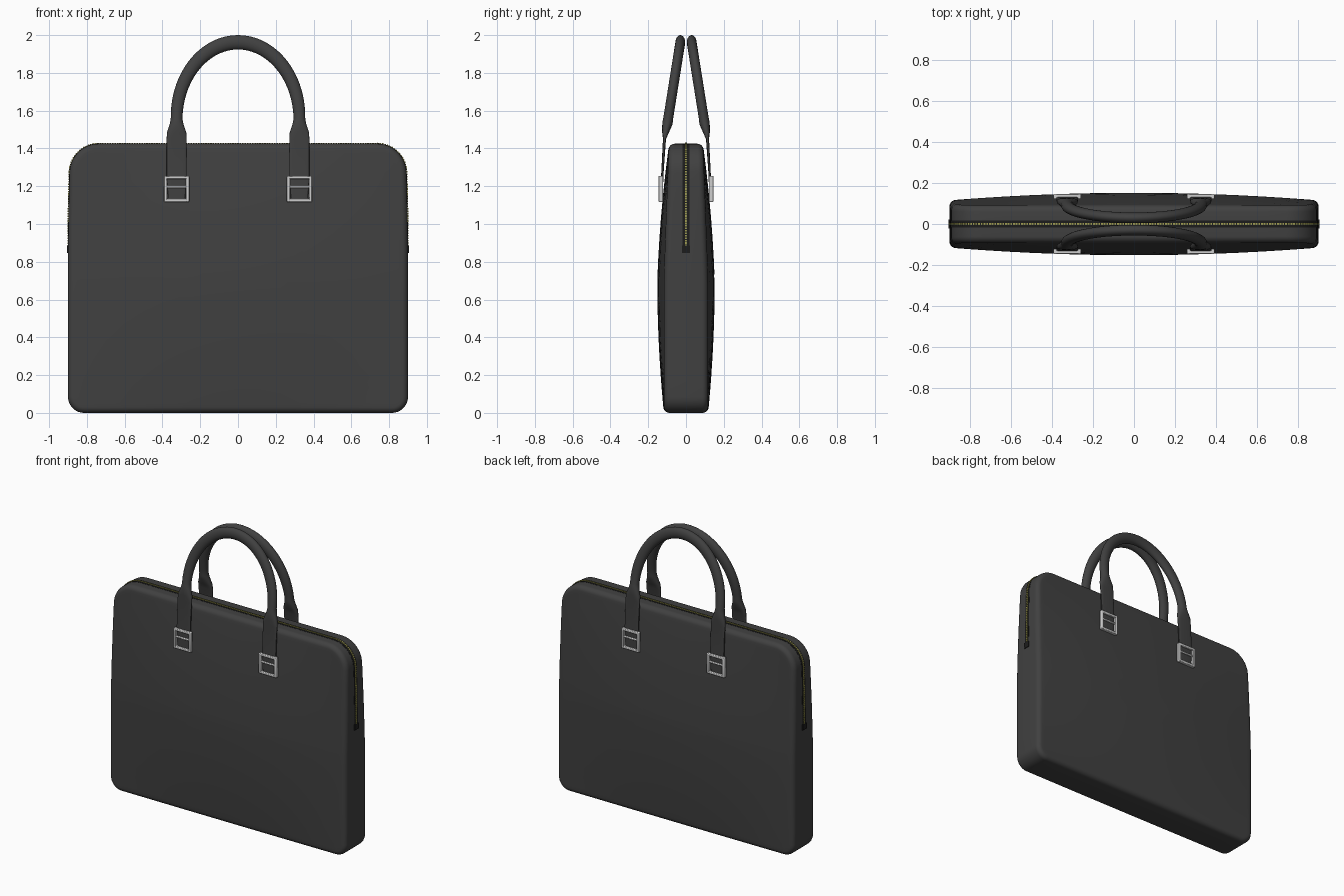
import bpy, bmesh, math
from mathutils import Vector, Matrix

if "Cube" in bpy.data.objects:
    bpy.data.objects.remove(bpy.data.objects["Cube"])


def material(name, rgb):
    m = bpy.data.materials.new(name)
    m.diffuse_color = (*rgb, 1)
    m.use_nodes = True
    m.node_tree.nodes["Principled BSDF"].inputs["Base Color"].default_value = m.diffuse_color
    return m


LEATHER = material("charcoal leather", (0.052, 0.052, 0.052))
TAPE = material("black tape", (0.012, 0.012, 0.012))
GOLD = material("zipper gold", (0.36, 0.34, 0.08))
SILVER = material("silver metal", (0.62, 0.62, 0.62))


def finish(name, bm, mat, angle=40):
    bmesh.ops.recalc_face_normals(bm, faces=bm.faces)
    me = bpy.data.meshes.new(name)
    bm.to_mesh(me)
    bm.free()
    me.materials.append(mat)
    ob = bpy.data.objects.new(name, me)
    bpy.context.collection.objects.link(ob)
    bpy.ops.object.select_all(action='DESELECT')
    ob.select_set(True)
    bpy.context.view_layer.objects.active = ob
    bpy.ops.object.shade_smooth_by_angle(angle=math.radians(angle))
    return ob


def mirror(ob, x, y):
    m = ob.modifiers.new("mirror", 'MIRROR')
    m.use_axis = (x, y, False)
    m.use_clip = False


def box(bm, c, size, rot=Matrix()):
    bmesh.ops.create_cube(bm, size=1, matrix=Matrix.Translation(c) @ rot @ Matrix.Diagonal((*size, 1)))


def loft(rings, closed=True, caps=True):
    bm = bmesh.new()
    vs = [[bm.verts.new(p) for p in r] for r in rings]
    n = len(vs[0])
    for a, b in zip(vs, vs[1:]):
        for i in range(n):
            j = (i + 1) % n
            bm.faces.new((a[i], a[j], b[j], b[i]))
    if caps:
        bm.faces.new(vs[0])
        bm.faces.new(vs[-1])
    return bm


# Bag outline: rounded rectangle in x/z, shrunk by an inset
W, H = 0.90, 1.425


def outline(inset, edge=14, corner=9):
    x1, z0, z1 = W - inset, inset, H - inset
    pts, arcs = [], []
    for sx, sz, r, a0 in ((1, 0, .085, -90), (1, 1, .15, 0), (-1, 1, .15, 90), (-1, 0, .085, 180)):
        r = max(r - inset, .01)
        cx, cz = sx * (x1 - r), (z1 - r if sz else z0 + r)
        arcs.append([(cx + r * math.cos(t), cz + r * math.sin(t))
                     for t in (math.radians(a0 + 90 * k / corner) for k in range(corner + 1))])
    for k, arc in enumerate(arcs):
        pts += arc
        p, q = Vector(arc[-1]), Vector(arcs[(k + 1) % 4][0])
        pts += [tuple(p.lerp(q, i / edge)) for i in range(1, edge)]
    # sides draw in slightly towards the top
    return [(x * (1 - .013 * max(0, (z - .7) / .7) ** 2), z) for x, z in pts]


def depth(x, z):
    e = .115 - .025 * max(0, (z - .7) / .72)
    g = max(0, 1 - ((z - .7) / .72) ** 2)
    return e + .037 * max(0, 1 - (x / .9) ** 2) * g


# Body: gusset, rounded edges and bulging panels
R = .03
half = [(.69, 0), (.6, 0), (.5, 0), (.4, 0), (.3, 0), (.2, 0), (.13, 0), (.08, 0), (.05, 0)]
half += [(R * (1 - math.sin(t)), R * (1 - math.cos(t))) for t in (math.radians(15 * k) for k in range(7))]
rings = [[(x, s * (depth(x, z) - drop), z) for x, z in outline(i)]
         for s, seq in ((-1, half), (1, half[::-1])) for i, drop in seq]
finish("bag_body", loft(rings), LEATHER, 60)

# Zipper path: up one side, across the top and down the other side
path = [Vector((x, 0, z)) for x, z in outline(0) if z > .86]
path = [Vector((path[0].x, 0, .86))] + path + [Vector((path[-1].x, 0, .86))]


def normal(i):
    t = (path[min(i + 1, len(path) - 1)] - path[max(i - 1, 0)]).normalized()
    return Vector((t.z, 0, -t.x))


# Tape strip
rings = []
for i, p in enumerate(path):
    n = normal(i)
    rings.append([p + n * o + Vector((0, y, 0)) for y, o in ((-.018, -.003), (-.018, .001), (.018, .001), (.018, -.003))])
finish("zipper_tape", loft(rings), TAPE)

# Teeth, evenly spaced along the path
bm = bmesh.new()
step, left = .013, 0
for a, b in zip(path, path[1:]):
    d = b - a
    L = d.length
    if L < 1e-5:
        continue
    ang = math.atan2(-d.z, d.x)
    while left < L:
        box(bm, a + d * (left / L), (.009, .011, .010), Matrix.Rotation(ang, 4, 'Y'))
        left += step
    left -= L
finish("zipper_teeth", bm, GOLD)

# Zipper end stops
bm = bmesh.new()
box(bm, (path[0].x, 0, .867), (.012, .042, .04))
mirror(finish("zipper_end_stop", bm, TAPE), True, False)

# Handle: flat strap, flared joint and round grip swept in one go
X = .325
leg = [(1.13, -.128, .045, .006, .5), (1.25, -.126, .053, .006, .5), (1.45, -.114, .053, .008, .5),
       (1.485, -.109, .051, .018, .7), (1.53, -.099, .036, .027, 1), (1.55, -.095, .032, .027, 1)]
stations = [(Vector((X, y, z)), a, b, e) for z, y, a, b, e in leg]
for k in range(37):
    t = math.pi * k / 36
    s = math.sin(t)
    stations.append((Vector((X * math.cos(t), -.094 + .064 * s, 1.56 + .402 * s)), .031 + .007 * s, .026, 1))
stations += [(Vector((-X, y, z)), a, b, e) for z, y, a, b, e in leg[::-1]]
rings = []
for i, (p, a, b, e) in enumerate(stations):
    t = (stations[min(i + 1, len(stations) - 1)][0] - stations[max(i - 1, 0)][0]).normalized()
    u = Vector((0, 1, 0)).cross(t).normalized()
    v = t.cross(u)
    ring = []
    for k in range(20):
        c, s = math.cos(math.tau * k / 20), math.sin(math.tau * k / 20)
        ring.append(p + u * a * math.copysign(abs(c) ** e, c) + v * b * math.copysign(abs(s) ** e, s))
    rings.append(ring)
mirror(finish("handle", loft(rings), LEATHER, 50), False, True)

# Buckles: square frame with a crossbar
bm = bmesh.new()
cy, cz, hw, hh, t = -.134, 1.186, .067, .069, .017
for s in (-1, 1):
    box(bm, (X + s * (hw - t / 2), cy, cz), (t, .024, 2 * hh))
    box(bm, (X, cy, cz + s * (hh - t / 2)), (2 * hw - t, .023, t))
box(bm, (X, cy - .001, cz + .011), (2 * hw - t, .014, .012))
buckle = finish("buckle", bm, SILVER)
mirror(buckle, True, True)
bev = buckle.modifiers.new("bevel", 'BEVEL')
bev.width, bev.segments = .004, 2
